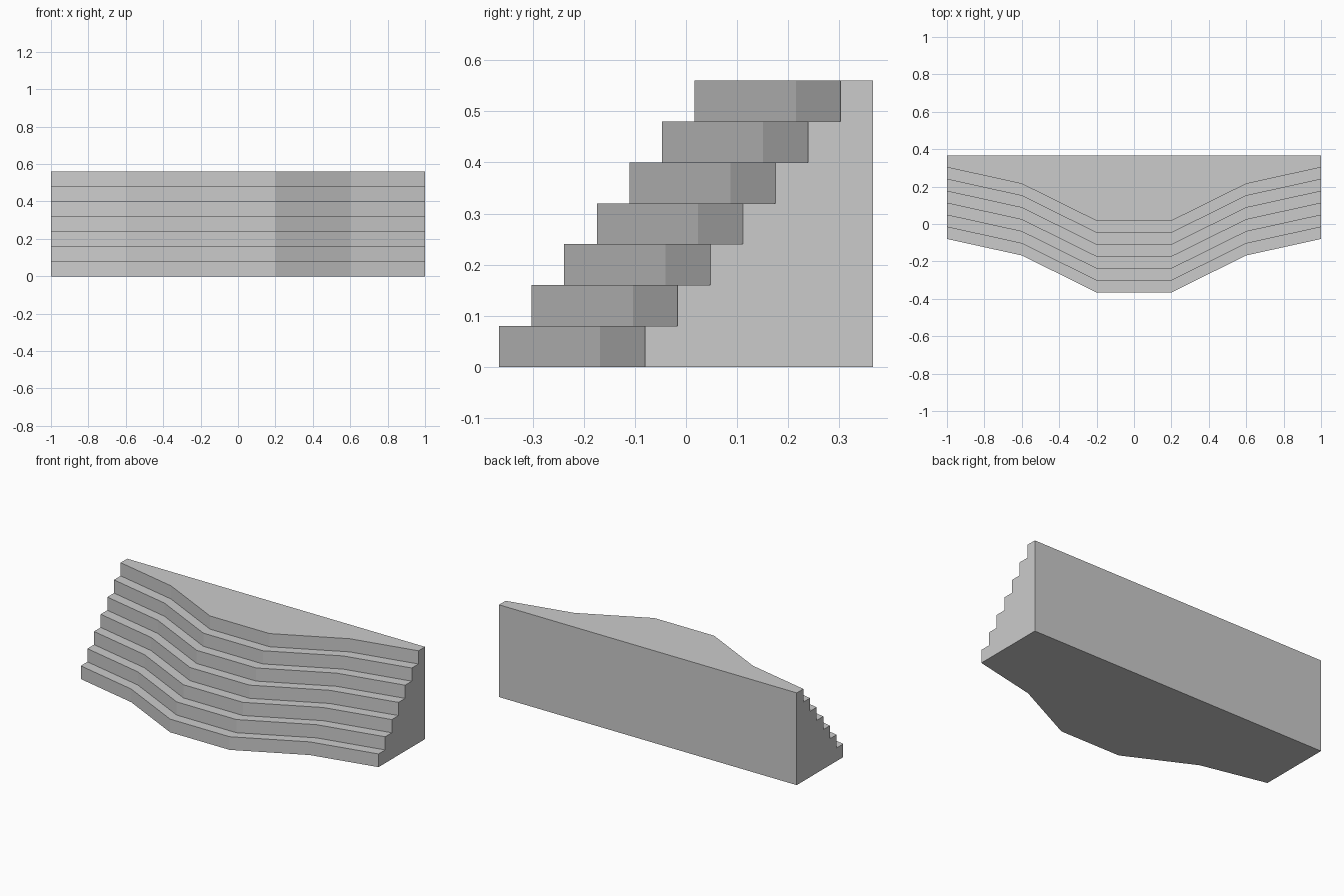
import bpy
import bmesh
import math

cube = bpy.data.objects.get("Cube")
if cube:
    bpy.data.objects.remove(cube, do_unlink=True)

STEPS, RISE, TREAD, BACK = 7, 0.08, 0.0638, 0.366

# Plan outline of the lowest step: (x, front y)
half = [(0.2, -0.366), (0.6, -0.168), (1.0, -0.08)]
stations = [(-x, y) for x, y in reversed(half)] + half

stone = bpy.data.materials.new("grey stone")
stone.use_nodes = True
colour = (0.6, 0.6, 0.6, 1)
stone.diffuse_color = colour
stone.node_tree.nodes["Principled BSDF"].inputs["Base Color"].default_value = colour


def stair_section(bm, x, front):
    """Closed side profile: stepped front, then straight back."""
    pts = []
    for i in range(STEPS):
        y = front + i * TREAD
        pts += [(y, i * RISE), (y, (i + 1) * RISE)]
    pts += [(BACK, STEPS * RISE), (BACK, 0)]
    # Each tread also needs the foot of the next riser, which the loop supplies
    return [bm.verts.new((x, y, z)) for y, z in pts]


# Sweep the stepped profile along the bent plan
bm = bmesh.new()
sections = [stair_section(bm, x, y) for x, y in stations]
for a, b in zip(sections, sections[1:]):
    for i in range(len(a)):
        j = (i + 1) % len(a)
        bm.faces.new((a[i], a[j], b[j], b[i]))
bm.faces.new(sections[0])
bm.faces.new(sections[-1])

# Merge coplanar faces into clean treads, base and back
bmesh.ops.dissolve_limit(bm, angle_limit=math.radians(1),
                         verts=bm.verts[:], edges=bm.edges[:])
bmesh.ops.recalc_face_normals(bm, faces=bm.faces[:])

mesh = bpy.data.meshes.new("bent_staircase")
bm.to_mesh(mesh)
bm.free()
mesh.materials.append(stone)
stairs = bpy.data.objects.new("bent_staircase", mesh)
bpy.context.collection.objects.link(stairs)
